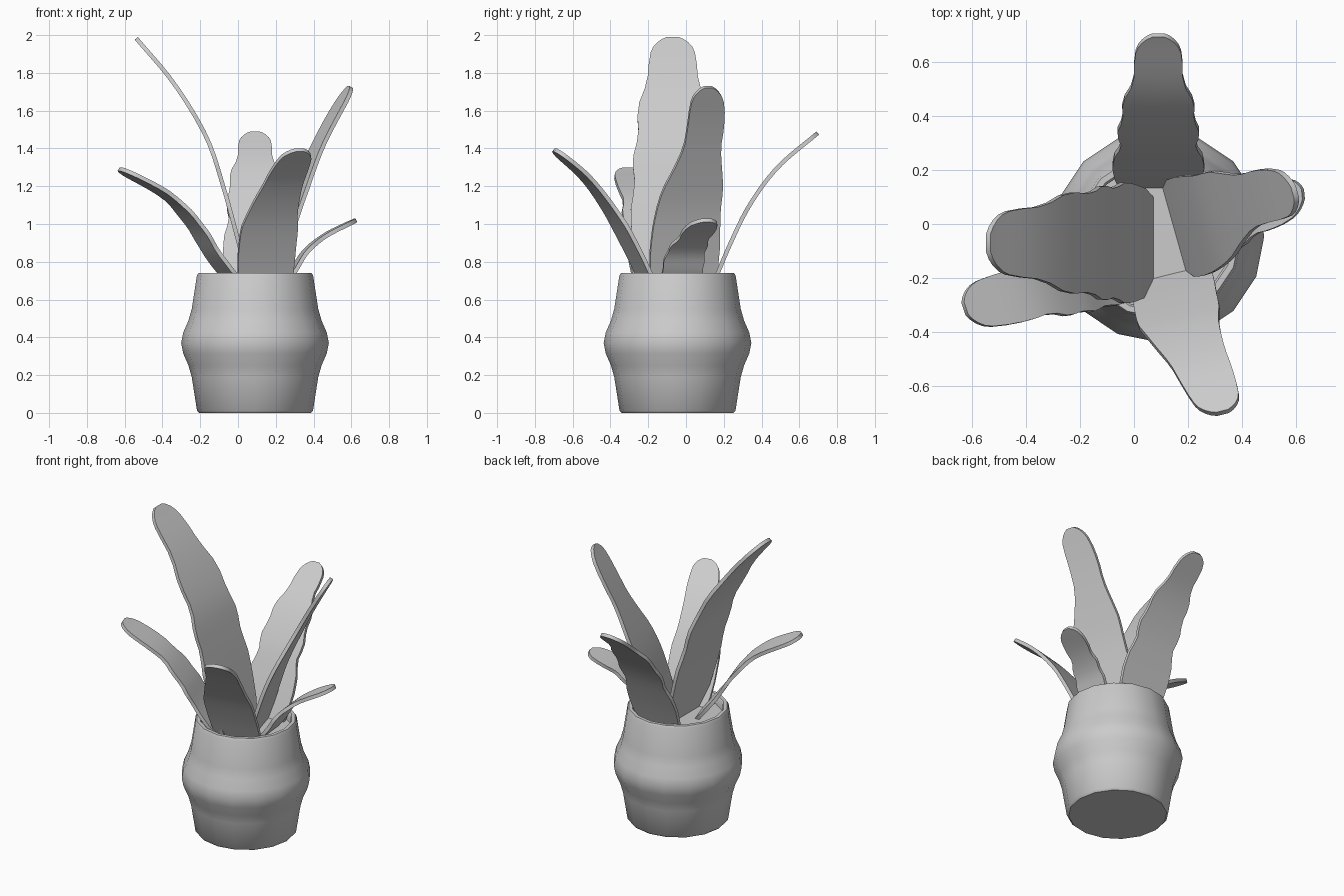
import bpy, bmesh, math
from mathutils import Vector

if "Cube" in bpy.data.objects:
    bpy.data.objects.remove(bpy.data.objects["Cube"], do_unlink=True)

grey = bpy.data.materials.new("plain_grey")
grey.use_nodes = True
grey.diffuse_color = (0.6, 0.6, 0.6, 1)
grey.node_tree.nodes["Principled BSDF"].inputs["Base Color"].default_value = grey.diffuse_color


def finish(bm, name, angle):
    """Turn a bmesh into a grey, smooth-shaded object."""
    bmesh.ops.recalc_face_normals(bm, faces=bm.faces)
    mesh = bpy.data.meshes.new(name)
    bm.to_mesh(mesh)
    bm.free()
    mesh.materials.append(grey)
    obj = bpy.data.objects.new(name, mesh)
    bpy.context.collection.objects.link(obj)
    bpy.ops.object.select_all(action="DESELECT")
    obj.select_set(True)
    bpy.context.view_layer.objects.active = obj
    bpy.ops.object.shade_smooth_by_angle(angle=math.radians(angle))
    return obj


def lathe(name, profile, centre, sides=16):
    """Spin a (radius, height) profile; open ends are closed with a cap."""
    bm = bmesh.new()
    rings = []
    for r, z in profile:
        turn = [2 * math.pi * i / sides for i in range(sides)]
        rings.append([bm.verts.new((centre[0] + r * math.cos(a),
                                    centre[1] + r * math.sin(a), z)) for a in turn])
    for low, high in zip(rings, rings[1:]):
        for i in range(sides):
            j = (i + 1) % sides
            bm.faces.new((low[i], low[j], high[j], high[i]))
    bm.faces.new(rings[0])
    bm.faces.new(rings[-1])
    return finish(bm, name, 40)


def along(points, t):
    """Point on a smooth curve through the given points, t from 0 to 1."""
    last = len(points) - 1
    i = min(int(t * last), last - 1)
    u = t * last - i
    p1, p2 = points[i], points[i + 1]
    p0 = points[i - 1] if i > 0 else 2 * p1 - p2
    p3 = points[i + 2] if i + 2 <= last else 2 * p2 - p1
    return 0.5 * (2 * p1 + (p2 - p0) * u + (2 * p0 - 5 * p1 + 4 * p2 - p3) * u ** 2
                  + (3 * p1 - p0 - 3 * p2 + p3) * u ** 3)


def leaf(name, path, across, widths):
    """Wavy-edged strap leaf with a rounded tip, swept along a path."""
    points = [Vector(p) for p in path]
    side = Vector((*across, 0)).normalized()
    body = 0.93
    stations = [body * i / 18 for i in range(19)] + [0.955, 0.975, 0.99, 1.0]
    bm = bmesh.new()
    rows = []
    for t in stations:
        k = min(int(t * (len(widths) - 1)), len(widths) - 2)
        u = t * (len(widths) - 1) - k
        half = widths[k] * (1 - u) + widths[k + 1] * u
        if t > body:
            half *= math.sqrt(1 - 0.9 * ((t - body) / (1 - body)) ** 2)
        mid = along(points, t)
        rows.append([bm.verts.new(mid + side * half * s) for s in (-1, 0, 1)])
    for a, b in zip(rows, rows[1:]):
        for i in range(2):
            bm.faces.new((a[i], a[i + 1], b[i + 1], b[i]))
    bmesh.ops.recalc_face_normals(bm, faces=bm.faces)
    # Thickness, half to each side
    thick = 0.022
    bm.normal_update()
    bmesh.ops.solidify(bm, geom=bm.faces[:], thickness=thick)
    bm.normal_update()
    return finish(bm, name, 35)


# Pot with a belly and a hollow rim, and the soil inside
middle = (0.09, -0.045)
lathe("pot", [(0.295, 0), (0.307, 0.012), (0.335, 0.19), (0.352, 0.25), (0.38, 0.315),
              (0.391, 0.37), (0.38, 0.425), (0.352, 0.49), (0.335, 0.55), (0.308, 0.725),
              (0.3, 0.74), (0.278, 0.74), (0.27, 0.73), (0.272, 0.65)], middle)
lathe("soil", [(0.27, 0.655), (0.27, 0.68)], middle)

# Leaves: path from soil to tip, direction across the blade, half widths
leaf("right_tall_leaf",
     [(0.08, -0.07, 0.65), (0.01, -0.07, 0.92), (-0.07, -0.07, 1.21),
      (-0.16, -0.07, 1.47), (-0.33, -0.07, 1.75), (-0.53, -0.07, 1.99)],
     (0, 1), [0.16, 0.2, 0.215, 0.225, 0.2, 0.215, 0.18, 0.19, 0.135, 0.125, 0.1])
leaf("left_tall_leaf",
     [(0.14, -0.02, 0.65), (0.2, -0.01, 0.86), (0.27, 0.01, 1.08),
      (0.36, 0.06, 1.3), (0.465, 0.1, 1.52), (0.585, 0.115, 1.73)],
     (-0.27, 0.96), [0.15, 0.185, 0.19, 0.185, 0.175, 0.165, 0.13, 0.1, 0.1, 0.095, 0.07])
leaf("front_leaf",
     [(0.14, -0.17, 0.65), (0.15, -0.27, 0.86), (0.18, -0.38, 1.06),
      (0.25, -0.52, 1.25), (0.325, -0.69, 1.4)],
     (0.97, 0.24), [0.13, 0.15, 0.155, 0.155, 0.155, 0.135, 0.12, 0.105, 0.1, 0.09, 0.07])
leaf("back_leaf",
     [(0.09, 0.12, 0.65), (0.09, 0.22, 0.89), (0.09, 0.33, 1.11),
      (0.09, 0.48, 1.31), (0.09, 0.69, 1.49)],
     (1, 0), [0.14, 0.16, 0.17, 0.165, 0.135, 0.155, 0.13, 0.135, 0.09, 0.09, 0.07])
leaf("right_low_leaf",
     [(0.02, -0.15, 0.66), (-0.12, -0.18, 0.84), (-0.22, -0.21, 1.0),
      (-0.37, -0.25, 1.16), (-0.62, -0.31, 1.3)],
     (0.31, -0.95), [0.1, 0.125, 0.13, 0.12, 0.13, 0.115, 0.12, 0.09, 0.1, 0.095, 0.075])
leaf("left_low_leaf",
     [(0.2, -0.03, 0.65), (0.28, -0.02, 0.75), (0.35, 0, 0.86),
      (0.46, 0.05, 0.95), (0.62, 0.11, 1.03)],
     (-0.1, 1), [0.09, 0.105, 0.11, 0.105, 0.11, 0.095, 0.1, 0.075, 0.085, 0.08, 0.055])
